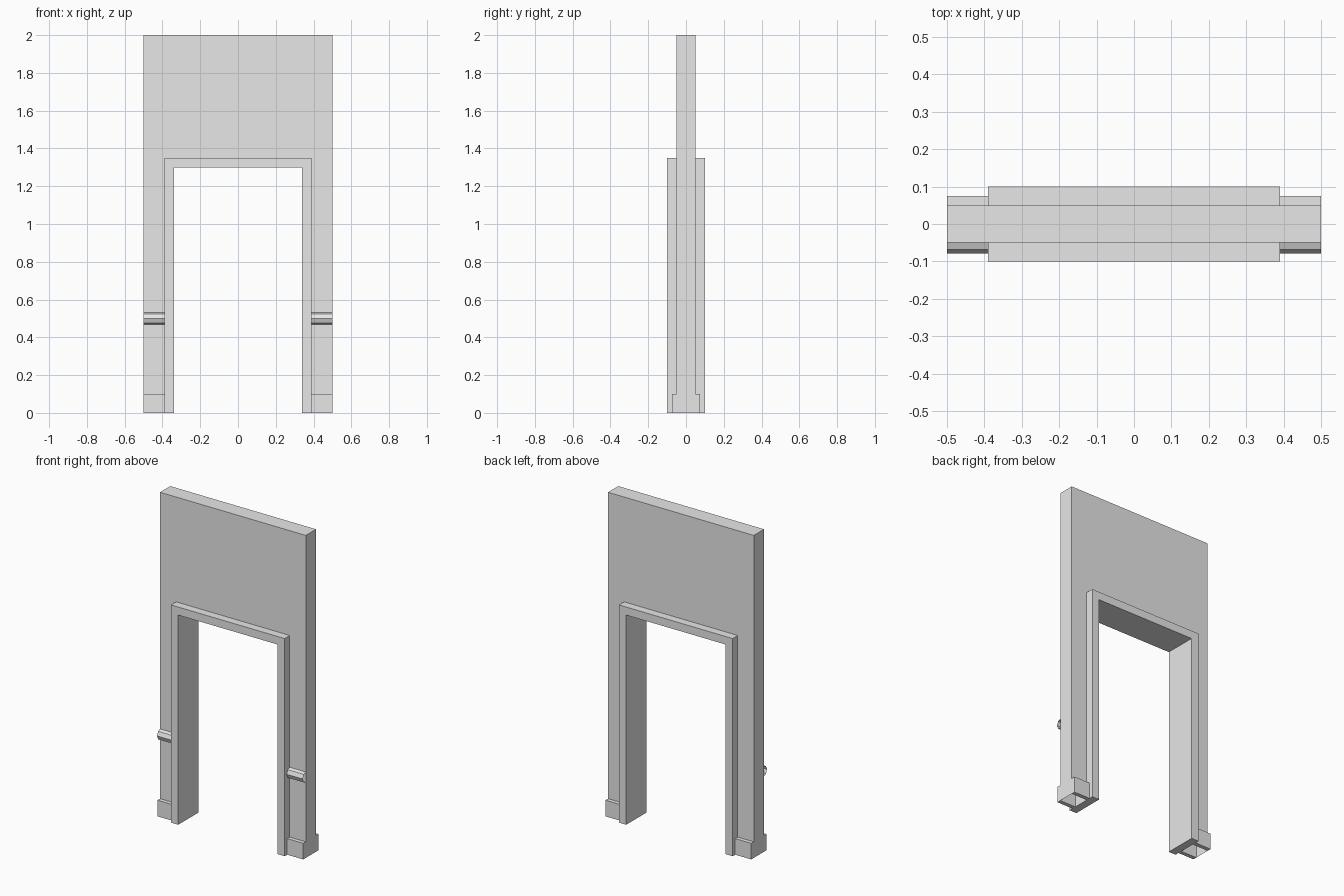
import bpy
import math

cube = bpy.data.objects.get("Cube")
if cube:
    bpy.data.objects.remove(cube, do_unlink=True)

GREY = (0.8, 0.8, 0.8, 1)
grey = bpy.data.materials.new("plain_grey")
grey.diffuse_color = GREY
grey.use_nodes = True
grey.node_tree.nodes["Principled BSDF"].inputs["Base Color"].default_value = GREY

# Main sizes
HALF_W, WALL_D, TOP = 0.5, 0.05, 2.0
OPEN_W, OPEN_H = 0.34, 1.3
TRIM_W, TRIM_H, TRIM_D = 0.39, 1.35, 0.1
BASE_D, BASE_H = 0.075, 0.1


def add_mesh(name, verts, faces):
    mesh = bpy.data.meshes.new(name)
    mesh.from_pydata(verts, [], faces)
    mesh.materials.append(grey)
    obj = bpy.data.objects.new(name, mesh)
    bpy.context.collection.objects.link(obj)
    return obj


def arch(name, outer_w, outer_h, inner_w, inner_h, depth, closed_feet):
    """Upside-down U outline extruded along y, made of three flat panels."""
    outline = [(-outer_w, 0), (-outer_w, outer_h), (outer_w, outer_h), (outer_w, 0),
               (inner_w, 0), (inner_w, inner_h), (-inner_w, inner_h), (-inner_w, 0)]
    n = len(outline)
    verts = [(x, y, z) for y in (-depth, depth) for x, z in outline]
    front = list(range(n))
    faces = [front[::-1], [i + n for i in front]]
    feet = (3, 7)
    for i in range(n):
        if closed_feet or i not in feet:
            j = (i + 1) % n
            faces.append([i, j, j + n, i + n])
    # Outline runs clockwise seen from the front
    return add_mesh(name, verts, [f[::-1] for f in faces])


# Wall is a shell with open feet, trim is a solid door surround
arch("wall", HALF_W, TOP, TRIM_W, TRIM_H, WALL_D, False)
arch("door_trim", TRIM_W, TRIM_H, OPEN_W, OPEN_H, TRIM_D, True)


def box(name, x0, x1, y0, y1, z0, z1):
    bpy.ops.mesh.primitive_cube_add(size=1)
    obj = bpy.context.object
    obj.name = name
    for v in obj.data.vertices:
        v.co = (x1 if v.co.x > 0 else x0, y1 if v.co.y > 0 else y0,
                z1 if v.co.z > 0 else z0)
    obj.data.materials.append(grey)
    return obj


def chair_rail(name, x0, x1):
    """Front half of an eight-sided tube, open at its ends."""
    ring = []
    for i in range(5):
        a = math.radians(90 + 45 * i)
        ring.append((-0.044 + 0.035 * math.cos(a), 0.5 + 0.035 * math.sin(a)))
    n = len(ring)
    verts = [(x, y, z) for x in (x0, x1) for y, z in ring]
    faces = [(i, i + 1, i + 1 + n, i + n) for i in range(n - 1)]
    return add_mesh(name, verts, faces)


# Skirting blocks on both faces and a rail on the front, at each side
for side, x0, x1 in (("right", -HALF_W, -TRIM_W), ("left", TRIM_W, HALF_W)):
    box(side + "_front_skirting", x0, x1, -BASE_D, -WALL_D, 0, BASE_H)
    box(side + "_back_skirting", x0, x1, WALL_D, BASE_D, 0, BASE_H)
    chair_rail(side + "_chair_rail", x0, x1)
